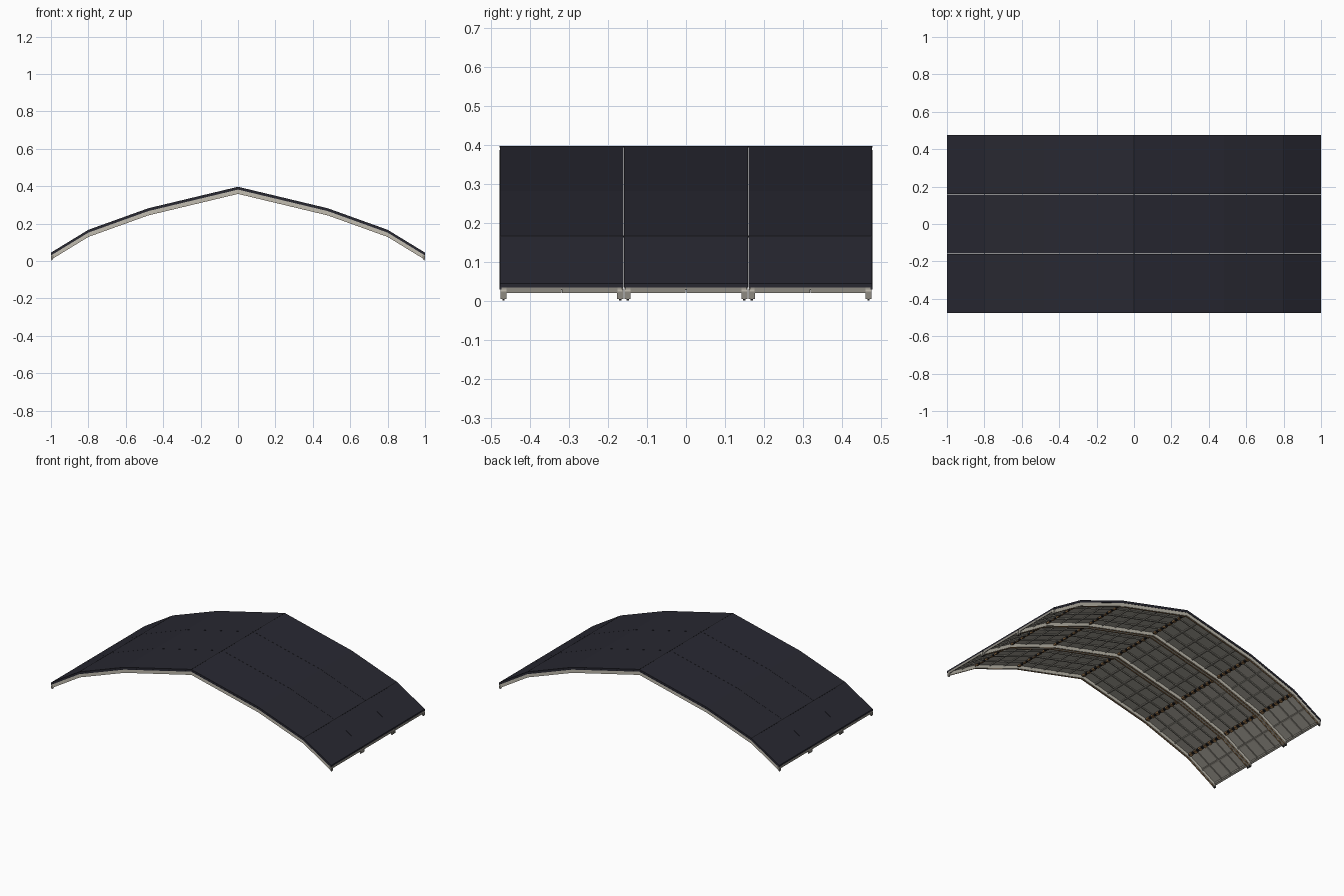
import bpy, bmesh

cube = bpy.data.objects.get("Cube")
if cube:
    bpy.data.objects.remove(cube, do_unlink=True)

# Crown profile of the arched deck, one half from the ridge to the end
HALF = [(0, 0.397), (0.48, 0.282), (0.8, 0.167), (1.0, 0.045)]
PROFILE = [(-x, z) for x, z in HALF[:0:-1]] + HALF
BREAKS = [x for x, z in PROFILE]
JOINTS = BREAKS[1:-1]
WIDTH = 0.318            # one of three side-by-side modules
HALF_Y = WIDTH * 1.5
MODULES = [-WIDTH, 0, WIDTH]


def material(name, colour):
    m = bpy.data.materials.new(name)
    m.use_nodes = True
    m.diffuse_color = (*colour, 1)
    m.node_tree.nodes["Principled BSDF"].inputs["Base Color"].default_value = (*colour, 1)
    return m


DARK = material("dark slate deck", (0.021, 0.021, 0.031))
BLACK = material("black seam", (0.008, 0.008, 0.01))
BEIGE = material("warm light steel", (0.54, 0.51, 0.44))
PLATE = material("warm grey plate", (0.36, 0.34, 0.295))
GREY = material("dull grey frame", (0.27, 0.255, 0.22))
BROWN = material("rust brown", (0.23, 0.125, 0.05))


def crown(x):
    """Height of the deck surface at x."""
    for (xa, za), (xb, zb) in zip(PROFILE, PROFILE[1:]):
        if x <= xb:
            return za + (zb - za) * (x - xa) / (xb - xa)
    return PROFILE[-1][1]


class Part:
    """Collects bars that follow the arch into one object."""
    def __init__(self, name, mat):
        self.name, self.mat, self.bm = name, mat, bmesh.new()

    def bar(self, x0, x1, y0, y1, top, bottom):
        xs = [x0] + [b for b in BREAKS if x0 < b < x1] + [x1]
        rings = []
        for x in xs:
            z = crown(x)
            corners = [(y0, top), (y1, top), (y1, bottom), (y0, bottom)]
            rings.append([self.bm.verts.new((x, y, z - d)) for y, d in corners])
        for a, b in zip(rings, rings[1:]):
            for i in range(4):
                j = (i + 1) % 4
                self.bm.faces.new((a[i], a[j], b[j], b[i]))
        self.bm.faces.new(rings[0])
        self.bm.faces.new(rings[-1])

    def finish(self):
        bmesh.ops.recalc_face_normals(self.bm, faces=self.bm.faces)
        mesh = bpy.data.meshes.new(self.name)
        self.bm.to_mesh(mesh)
        self.bm.free()
        mesh.materials.append(self.mat)
        bpy.context.collection.objects.link(bpy.data.objects.new(self.name, mesh))


deck = Part("deck", DARK)
under = Part("underside_plate", PLATE)
seams = Part("deck_seams", BLACK)
beams = Part("side_beams", BEIGE)
lips = Part("beam_lips", BROWN)
feet = Part("end_feet", GREY)
studs = Part("foot_studs", BLACK)
stringers = Part("stringers", GREY)
ribs = Part("cross_ribs", GREY)
channels = Part("end_channels", GREY)
joints = Part("joint_bars", BLACK)
clips = Part("joint_clips", BROWN)

# Dark trim along the outer deck edges
for s in (-1, 1):
    y0, y1 = sorted((s * HALF_Y, s * (HALF_Y - 0.004)))
    deck.bar(-1, 1, y0, y1, 0.010, 0.015)

# Thin cross seams at the ridge and at the end ramps
for x in (-0.8, 0, 0.8):
    seams.bar(x - 0.002, x + 0.002, -HALF_Y, HALF_Y, -0.0004, 0.002)

for c in MODULES:
    # Deck panel with its underside plate
    half = WIDTH / 2 - 0.0005
    deck.bar(-1, 1, c - half, c + half, 0, 0.010)
    under.bar(-0.999, 0.999, c - half + 0.004, c + half - 0.004, 0.010, 0.015)

    # Girders along both edges of the module, with a rusty lower lip
    for s in (-1, 1):
        edge = c + s * (WIDTH / 2 - 0.002)
        y0, y1 = sorted((edge, edge - s * 0.015))
        mid = (y0 + y1) / 2
        beams.bar(-1, 1, y0, y1, 0.015, 0.0365)
        lips.bar(-1, 1, mid - 0.003, mid + 0.003, 0.0365, 0.038)
        for x0, x1 in ((-1, -0.988), (0.988, 1)):
            feet.bar(x0 - 0.0005, x1 + 0.0005, y0 - 0.0005, y1 + 0.0005, 0.02, 0.039)
            studs.bar(x0 + 0.003, x1 - 0.003, mid - 0.003, mid + 0.003, 0.039, 0.045)

    inner = WIDTH / 2 - 0.017
    # Lengthwise stringers at the module's centre and quarters
    for k in (-1, 0, 1):
        y = c + k * WIDTH / 4
        w = 0.005 if k == 0 else 0.003
        stringers.bar(-0.99, 0.99, y - w, y + w, 0.015, 0.022)

    # Evenly spaced cross ribs in every segment
    for xa, xb in zip(BREAKS, BREAKS[1:]):
        n = round((xb - xa) / 0.1)
        for k in range(1, n):
            x = xa + (xb - xa) * k / n
            ribs.bar(x - 0.004, x + 0.004, c - inner, c + inner, 0.015, 0.021)

    # Split channel closing each end
    for s in (-1, 1):
        y0, y1 = sorted((c + s * 0.001, c + s * inner))
        channels.bar(-1, -0.99, y0, y1, 0.010, 0.024)
        channels.bar(0.99, 1, y0, y1, 0.010, 0.024)

    # Joint bars with clips where the segments meet
    for x in JOINTS:
        joints.bar(x - 0.006, x + 0.006, c - inner, c + inner, 0.015, 0.024)
        for k in range(-3, 4):
            y = c + k * 0.042
            clips.bar(x - 0.008, x + 0.008, y - 0.01, y + 0.01, 0.016, 0.026)

for part in (deck, under, seams, beams, lips, feet, studs, stringers, ribs,
             channels, joints, clips):
    part.finish()
